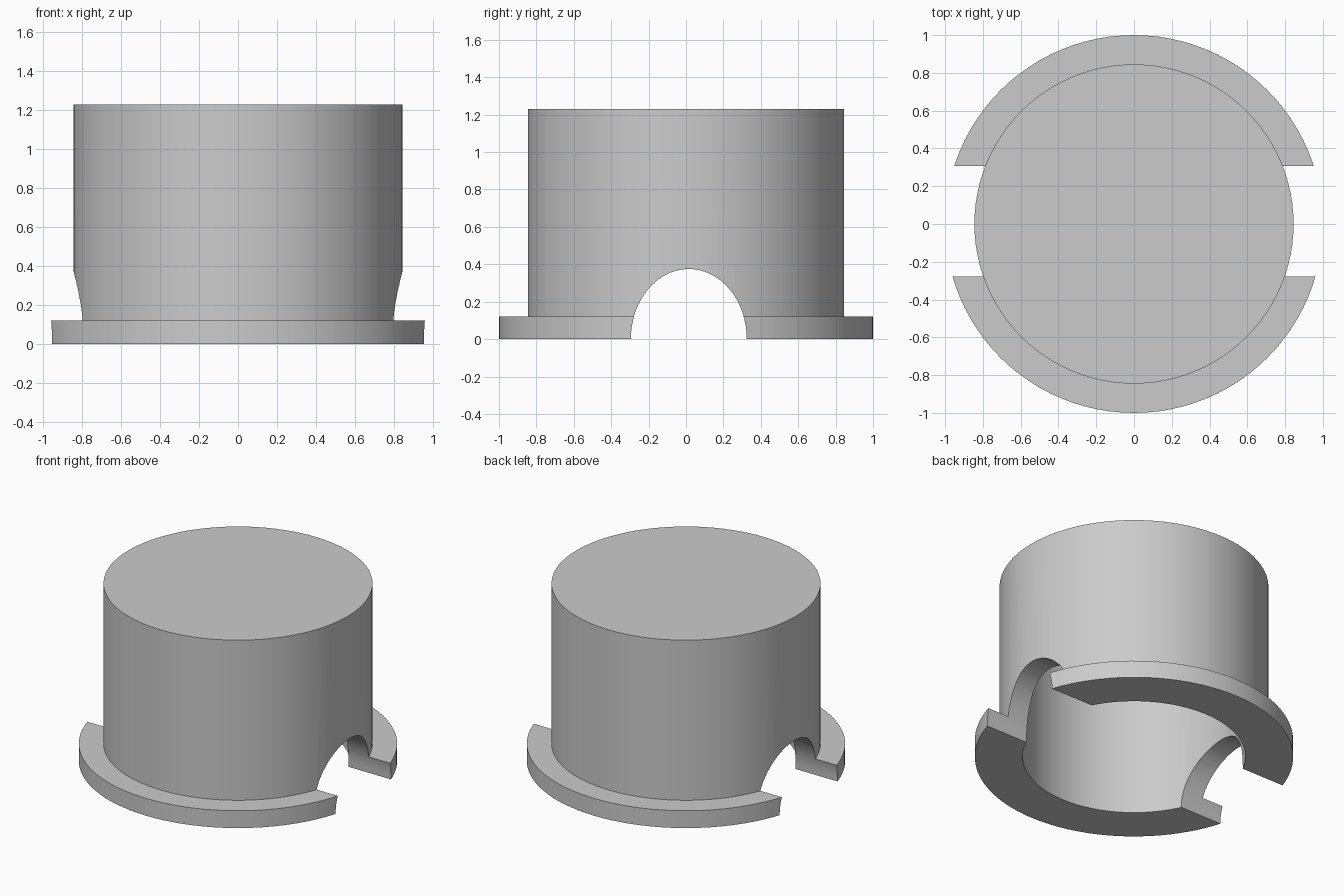
import bpy, bmesh, math
from mathutils import Matrix, Vector

cube = bpy.data.objects.get("Cube")
if cube:
    bpy.data.objects.remove(cube, do_unlink=True)

SEGMENTS = 96
OUTER, INNER, FLANGE = 0.845, 0.70, 1.0
HEIGHT, FLANGE_TOP, CEILING = 1.23, 0.12, 1.08

# Single grey material
grey = bpy.data.materials.new("plain grey")
colour = (0.6, 0.6, 0.6, 1)
grey.diffuse_color = colour
grey.use_nodes = True
grey.node_tree.nodes["Principled BSDF"].inputs["Base Color"].default_value = colour


def add_object(name, bm):
    bmesh.ops.recalc_face_normals(bm, faces=bm.faces)
    mesh = bpy.data.meshes.new(name)
    bm.to_mesh(mesh)
    bm.free()
    obj = bpy.data.objects.new(name, mesh)
    bpy.context.collection.objects.link(obj)
    mesh.materials.append(grey)
    return obj


# Flanged hollow cap: stacked rings joined by walls, closed by two discs
bm = bmesh.new()
profile = [(INNER, CEILING), (INNER, 0), (FLANGE, 0),
           (FLANGE, FLANGE_TOP), (OUTER, FLANGE_TOP), (OUTER, HEIGHT)]
angles = [2 * math.pi * i / SEGMENTS for i in range(SEGMENTS)]
rings = [[bm.verts.new((r * math.cos(a), r * math.sin(a), z)) for a in angles]
         for r, z in profile]
for low, high in zip(rings, rings[1:]):
    for i in range(SEGMENTS):
        j = (i + 1) % SEGMENTS
        bm.faces.new((low[i], low[j], high[j], high[i]))
bm.faces.new(rings[0])
bm.faces.new(rings[-1])
cap = add_object("flanged_cap", bm)

# Elliptical tunnel that cuts an arch through both side walls
bm = bmesh.new()
bmesh.ops.create_cone(bm, cap_ends=True, segments=64, radius1=1, radius2=1, depth=3,
                      matrix=Matrix.Rotation(math.pi / 2, 4, "Y"))
bmesh.ops.scale(bm, vec=Vector((1, 0.31, 0.375)), verts=bm.verts)
bmesh.ops.translate(bm, vec=Vector((0, 0.015, 0)), verts=bm.verts)
cutter = add_object("arch_cutter", bm)

cut = cap.modifiers.new("side arches", "BOOLEAN")
cut.operation = "DIFFERENCE"
cut.solver = "EXACT"
cut.object = cutter
bpy.ops.object.select_all(action="DESELECT")
cap.select_set(True)
bpy.context.view_layer.objects.active = cap
bpy.ops.object.modifier_apply(modifier=cut.name)
bpy.data.objects.remove(cutter, do_unlink=True)

# Smooth round walls with crisp rims
bpy.ops.object.shade_smooth_by_angle(angle=math.radians(30))
